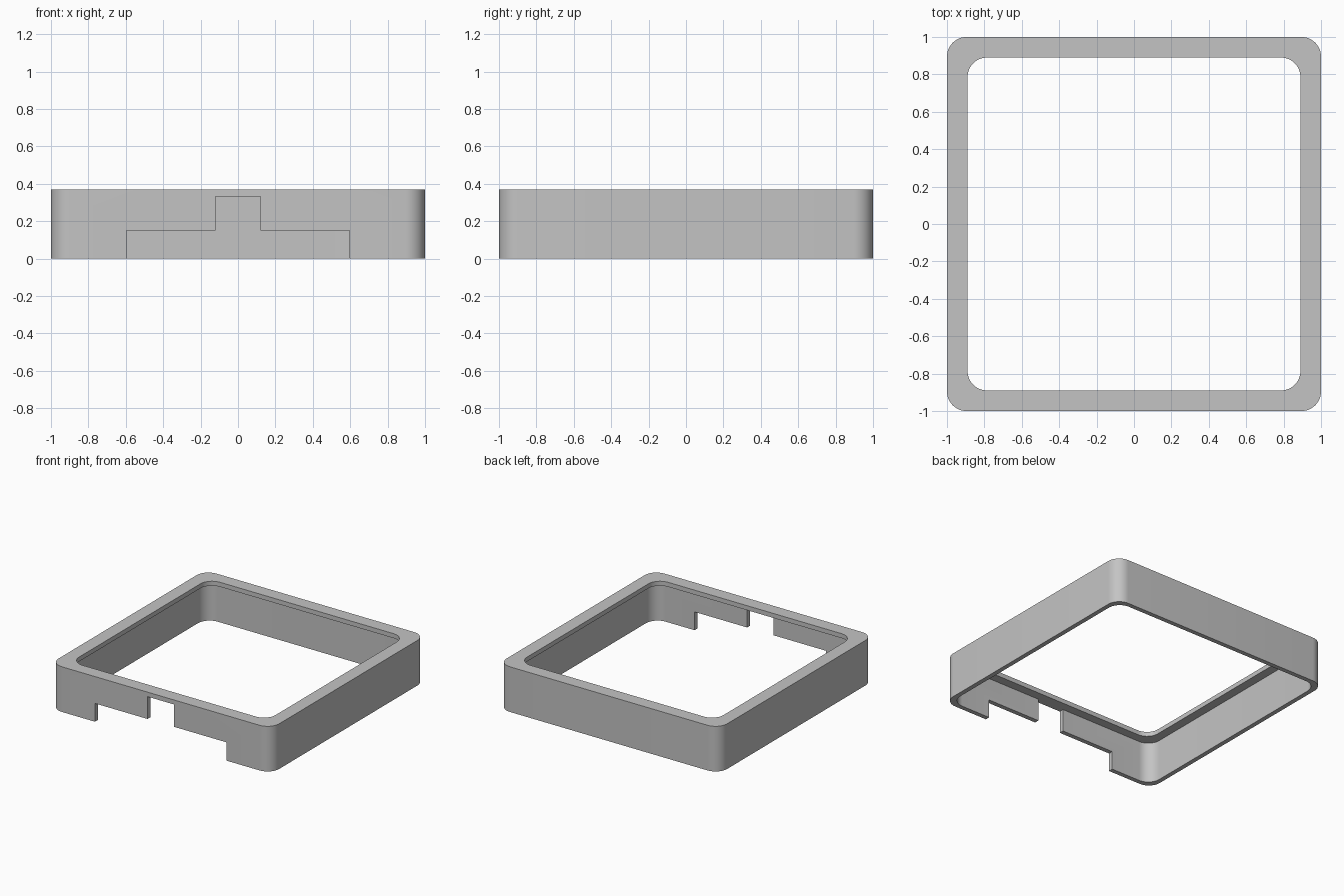
import bpy
import bmesh
from math import cos, sin, pi

cube = bpy.data.objects.get("Cube")
if cube:
    bpy.data.objects.remove(cube, do_unlink=True)

HEIGHT = 0.37
WALL = 0.037      # wall and lip thickness
LIP = 0.11        # lip width measured from the outside
RADIUS = 0.105
STEPS = 12

grey = bpy.data.materials.new("matte grey")
grey.use_nodes = True
grey.diffuse_color = (0.55, 0.55, 0.55, 1)
grey.node_tree.nodes["Principled BSDF"].inputs["Base Color"].default_value = grey.diffuse_color


def rounded_square(half, radius):
    """Outline points of a square with rounded corners."""
    points = []
    for corner in range(4):
        for step in range(STEPS + 1):
            angle = (corner + step / STEPS) * pi / 2
            sx = 1 if corner in (0, 3) else -1
            sy = 1 if corner < 2 else -1
            points.append((sx * (half - radius) + radius * cos(angle),
                           sy * (half - radius) + radius * sin(angle)))
    return points


def make_object(name, bm):
    bmesh.ops.recalc_face_normals(bm, faces=bm.faces)
    mesh = bpy.data.meshes.new(name)
    bm.to_mesh(mesh)
    bm.free()
    mesh.materials.append(grey)
    obj = bpy.data.objects.new(name, mesh)
    bpy.context.collection.objects.link(obj)
    return obj


# Frame: an L-shaped section swept round a rounded square
section = [(1, 0), (1, HEIGHT), (1 - LIP, HEIGHT), (1 - LIP, HEIGHT - WALL),
           (1 - WALL, HEIGHT - WALL), (1 - WALL, 0)]
bm = bmesh.new()
rings = [[bm.verts.new((x, y, z)) for x, y in rounded_square(half, RADIUS)]
         for half, z in section]
for a, b in zip(rings, rings[1:] + rings[:1]):
    for i in range(len(a)):
        j = (i + 1) % len(a)
        bm.faces.new((a[i], a[j], b[j], b[i]))
frame = make_object("frame", bm)

# Stepped notch through the front wall, up to the underside of the lip
right_half = [(0.597, -0.1), (0.597, 0.15), (0.12, 0.15), (0.12, HEIGHT - WALL)]
outline = right_half + [(-x, z) for x, z in reversed(right_half)]
bm = bmesh.new()
face = bm.faces.new([bm.verts.new((x, -1.1, z)) for x, z in outline])
extruded = bmesh.ops.extrude_face_region(bm, geom=[face])["geom"]
bmesh.ops.translate(bm, vec=(0, 0.2, 0),
                    verts=[v for v in extruded if isinstance(v, bmesh.types.BMVert)])
cutter = make_object("notch_cutter", bm)
cutter.hide_render = True
cutter.hide_viewport = True

cut = frame.modifiers.new("Notch", "BOOLEAN")
cut.operation = "DIFFERENCE"
cut.solver = "EXACT"
cut.object = cutter

# Bake the cut, then smooth the rounded corners while keeping edges sharp
bpy.context.view_layer.update()
baked = bpy.data.meshes.new_from_object(
    frame.evaluated_get(bpy.context.evaluated_depsgraph_get()))
frame.modifiers.clear()
frame.data = baked
bpy.data.objects.remove(cutter, do_unlink=True)
bpy.ops.object.select_all(action="DESELECT")
bpy.context.view_layer.objects.active = frame
frame.select_set(True)
bpy.ops.object.shade_smooth_by_angle(angle=pi / 6)
